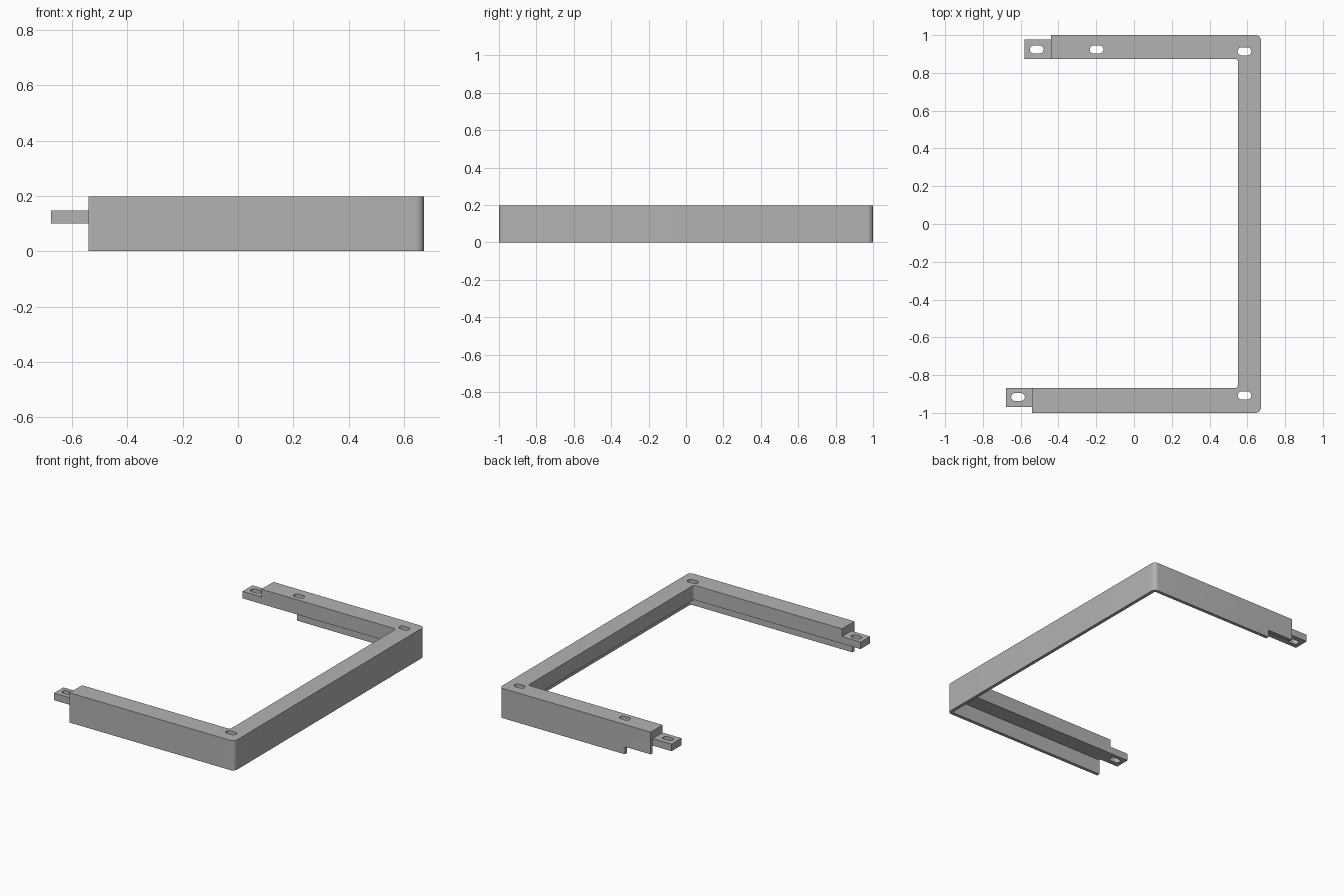
import bpy
import bmesh
import math
from mathutils import Vector

cube = bpy.data.objects.get("Cube")
if cube:
    bpy.data.objects.remove(cube, do_unlink=True)

GREY = (0.45, 0.45, 0.45, 1)
metal = bpy.data.materials.new("plain grey")
metal.use_nodes = True
metal.diffuse_color = GREY
metal.node_tree.nodes["Principled BSDF"].inputs["Base Color"].default_value = GREY

HEIGHT, LEDGE, WALL = 0.198, 0.1, 0.022
RIGHT, INNER_X = 0.673, 0.55
FRONT_IN, BACK_IN = -0.869, 0.874


def rounded(corners, steps=8):
    """Outline from right-angled (x, y, radius) corners."""
    out = []
    for i, (x, y, r) in enumerate(corners):
        p = Vector((x, y))
        if r == 0:
            out.append(p)
            continue
        a = (Vector(corners[i - 1][:2]) - p).normalized()
        b = (Vector(corners[(i + 1) % len(corners)][:2]) - p).normalized()
        for k in range(steps + 1):
            t = k / steps * math.pi / 2
            out.append(p + r * (a * (1 - math.sin(t)) + b * (1 - math.cos(t))))
    return out


def prism(name, corners, z0, z1):
    bm = bmesh.new()
    base = bm.faces.new([bm.verts.new((p.x, p.y, z0)) for p in rounded(corners)])
    top = bmesh.ops.extrude_face_region(bm, geom=[base])["geom"]
    verts = [v for v in top if isinstance(v, bmesh.types.BMVert)]
    bmesh.ops.translate(bm, verts=verts, vec=(0, 0, z1 - z0))
    bmesh.ops.recalc_face_normals(bm, faces=bm.faces)
    mesh = bpy.data.meshes.new(name)
    bm.to_mesh(mesh)
    bm.free()
    mesh.materials.append(metal)
    obj = bpy.data.objects.new(name, mesh)
    bpy.context.collection.objects.link(obj)
    return obj


def box(name, x0, x1, y0, y1, z0, z1, r=0):
    return prism(name, [(x0, y0, r), (x1, y0, r), (x1, y1, r), (x0, y1, r)], z0, z1)


def combine(target, tool, operation):
    mod = target.modifiers.new(operation.lower(), "BOOLEAN")
    mod.operation, mod.solver, mod.object = operation, "EXACT", tool
    bpy.context.view_layer.objects.active = target
    bpy.ops.object.modifier_apply(modifier=mod.name)
    bpy.data.objects.remove(tool, do_unlink=True)


# U-shaped frame with rounded corners
frame = prism("frame", [
    (-0.54, -1, 0), (RIGHT, -1, 0.03), (RIGHT, 1, 0.03), (-0.44, 1, 0),
    (-0.44, BACK_IN, 0), (INNER_X, BACK_IN, 0.015),
    (INNER_X, FRONT_IN, 0.015), (-0.54, FRONT_IN, 0)], 0, HEIGHT)

# Hollow underneath, leaving a thin outer skirt
pocket = box("pocket", -0.8, RIGHT - WALL, WALL - 1, 1 - WALL, -0.1, LEDGE, 0.01)
combine(frame, pocket, "DIFFERENCE")

# Raised skirt edge near the back arm's end
combine(frame, box("skirt_notch", -0.7, -0.25, 0.9, 1.1, -0.1, 0.05), "DIFFERENCE")

# Mounting tabs at the arm ends
for name, x0, x1, y0, y1 in (
        ("front_tab", -0.677, -0.54, -0.968, FRONT_IN),
        ("back_tab", -0.579, -0.44, BACK_IN, 1 - WALL)):
    combine(frame, box(name, x0, x1, y0, y1, LEDGE, 0.147), "UNION")

# Slotted screw holes
for x, y in ((-0.515, 0.924), (-0.198, 0.924), (0.585, 0.914),
             (-0.614, -0.916), (0.585, -0.908)):
    slot = box("slot", x - 0.036, x + 0.036, y - 0.021, y + 0.021, -0.1, 0.3, 0.0208)
    combine(frame, slot, "DIFFERENCE")

bpy.ops.object.select_all(action="DESELECT")
frame.select_set(True)
bpy.context.view_layer.objects.active = frame
bpy.ops.object.shade_smooth_by_angle(angle=math.radians(30))
